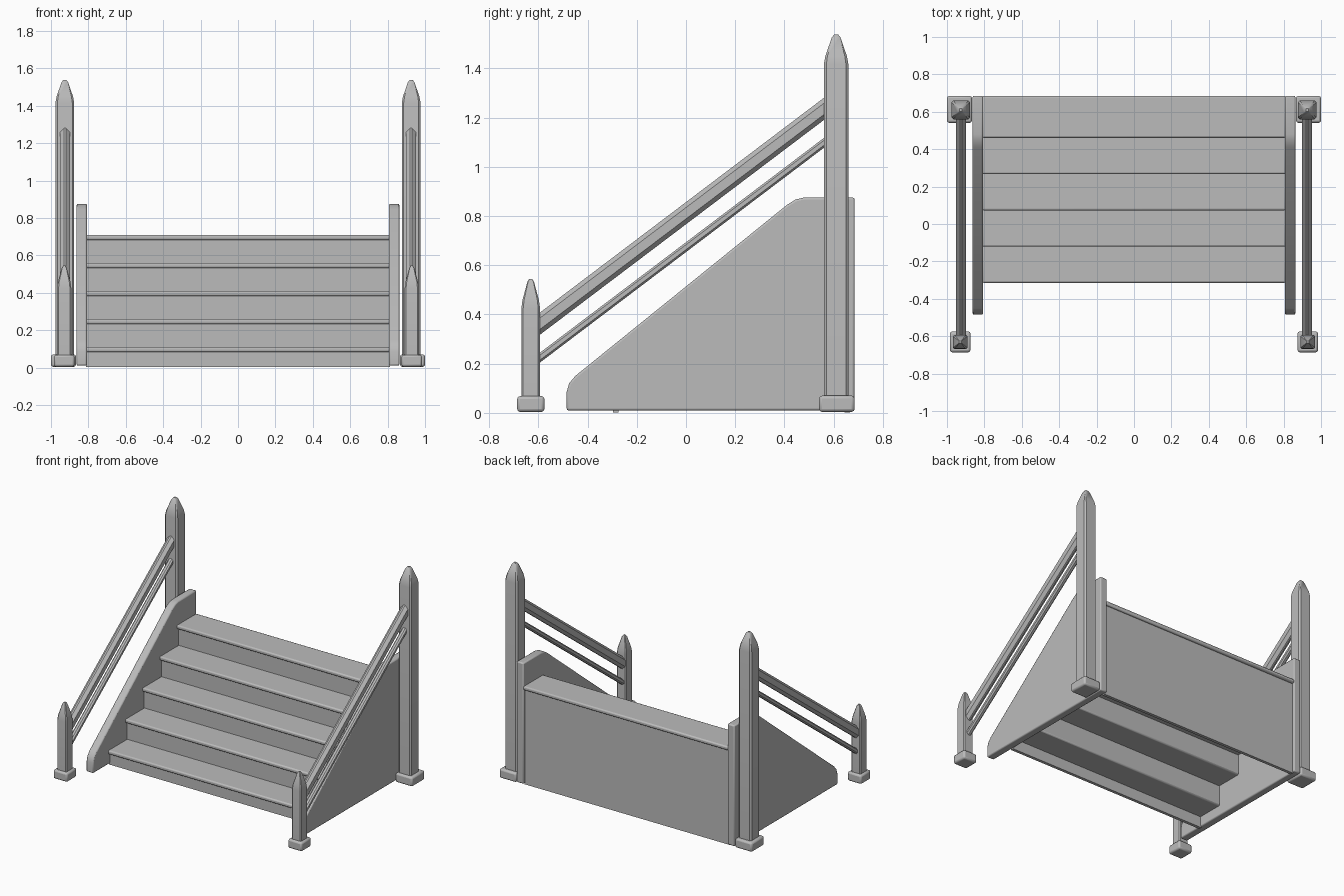
import bpy, bmesh, math
from mathutils import Vector

cube = bpy.data.objects.get("Cube")
if cube:
    bpy.data.objects.remove(cube, do_unlink=True)

GREY = (0.5, 0.5, 0.5, 1)
mat = bpy.data.materials.new("plain_grey")
mat.use_nodes = True
mat.diffuse_color = GREY
mat.node_tree.nodes["Principled BSDF"].inputs["Base Color"].default_value = GREY


def finish(name, bm, bevel=0.0):
    """Turn a bmesh into a smooth-by-angle object with softened edges."""
    bmesh.ops.recalc_face_normals(bm, faces=bm.faces)
    me = bpy.data.meshes.new(name)
    bm.to_mesh(me)
    bm.free()
    ob = bpy.data.objects.new(name, me)
    bpy.context.collection.objects.link(ob)
    me.materials.append(mat)
    if bevel:
        mod = ob.modifiers.new("soft_edges", 'BEVEL')
        mod.width, mod.segments = bevel, 2
        mod.limit_method, mod.angle_limit = 'ANGLE', math.radians(40)
    bpy.ops.object.select_all(action='DESELECT')
    bpy.context.view_layer.objects.active = ob
    ob.select_set(True)
    bpy.ops.object.shade_smooth_by_angle(angle=math.radians(35))
    return ob


def extrude_profile(name, points, x0, x1, bevel=0.0):
    """Extrude a closed (y, z) outline from x0 to x1."""
    bm = bmesh.new()
    face = bm.faces.new([bm.verts.new((x0, y, z)) for y, z in points])
    ext = bmesh.ops.extrude_face_region(bm, geom=[face])
    moved = [v for v in ext["geom"] if isinstance(v, bmesh.types.BMVert)]
    bmesh.ops.translate(bm, verts=moved, vec=(x1 - x0, 0, 0))
    return finish(name, bm, bevel)


def box(name, x0, x1, y0, y1, z0, z1, bevel=0.0):
    return extrude_profile(name, [(y0, z0), (y1, z0), (y1, z1), (y0, z1)], x0, x1, bevel)


def post(name, x, y, half, z0, shoulder, top):
    """Square post with cut corners and a rounded pyramid point."""
    bm = bmesh.new()
    rise = top - shoulder
    rings = []
    for h, z in ((half, z0), (half, shoulder), (half * 0.88, shoulder + rise * 0.28),
                 (half * 0.35, shoulder + rise * 0.9), (half * 0.15, top)):
        c = h * 0.8
        outline = [(h, -c), (h, c), (c, h), (-c, h), (-h, c), (-h, -c), (-c, -h), (c, -h)]
        rings.append([bm.verts.new((x + px, y + py, z)) for px, py in outline])
    for low, high in zip(rings, rings[1:]):
        for i in range(8):
            j = (i + 1) % 8
            bm.faces.new((low[i], low[j], high[j], high[i]))
    bm.faces.new(rings[0])
    bm.faces.new(rings[-1])
    return finish(name, bm)


def rail(name, x, half, top_front, depth, chamfer):
    """Sloping bar between the posts with chamfered edges."""
    run = Vector((0, 1.19, 0.9))
    start = Vector((x, -0.61, top_front - 0.015))
    c = chamfer
    section = [(-half, -c), (-half, c - depth), (c - half, -depth), (half - c, -depth),
               (half, c - depth), (half, -c), (half - c, 0), (c - half, 0)]
    bm = bmesh.new()
    ends = [[bm.verts.new(start + run * t + Vector((dx, 0, dz))) for dx, dz in section]
            for t in (0, 1)]
    for i in range(8):
        j = (i + 1) % 8
        bm.faces.new((ends[0][i], ends[0][j], ends[1][j], ends[1][i]))
    for end in ends:
        bm.faces.new(end)
    return finish(name, bm)


# Steps: overhanging treads with risers under them
STEPS, GOING, RISE, WIDE = 5, 0.194, 0.15, 0.812
for i in range(STEPS):
    front, top = -0.315 + i * GOING, 0.11 + i * RISE
    back = 0.685 if i == STEPS - 1 else front + GOING + 0.04
    box(f"tread_{i + 1}", -WIDE, WIDE, front, back, top - 0.028, top, 0.009)
    low = 0.002 if i == 0 else top - RISE - 0.01
    box(f"riser_{i + 1}", -WIDE, WIDE, front + 0.018, front + 0.04, low, top - 0.02)

# Closed back
box("back_panel", -WIDE, WIDE, 0.645, 0.667, 0.002, 0.69)

# Side panels, posts and rails, mirrored left and right
side_outline = [(0.685, 0.01), (0.685, 0.875), (0.48, 0.875), (0.445, 0.867), (0.41, 0.845),
                (-0.45, 0.15), (-0.475, 0.12), (-0.485, 0.085), (-0.485, 0.01)]
for side, s in (("left", 1), ("right", -1)):
    extrude_profile(f"{side}_side_panel", side_outline, s * 0.807, s * 0.863, 0.008)
    post(f"{side}_back_post", s * 0.926, 0.61, 0.05, 0.01, 1.415, 1.538)
    post(f"{side}_front_post", s * 0.929, -0.631, 0.038, 0.01, 0.425, 0.545)
    box(f"{side}_back_post_base", s * 0.866, s * 1.0, 0.541, 0.685, 0.004, 0.07, 0.012)
    box(f"{side}_front_post_base", s * 0.874, s * 0.984, -0.686, -0.575, 0.004, 0.068, 0.012)
    rail(f"{side}_hand_rail", s * 0.925, 0.028, 0.41, 0.09, 0.022)
    rail(f"{side}_lower_rail", s * 0.925, 0.018, 0.247, 0.04, 0.01)
